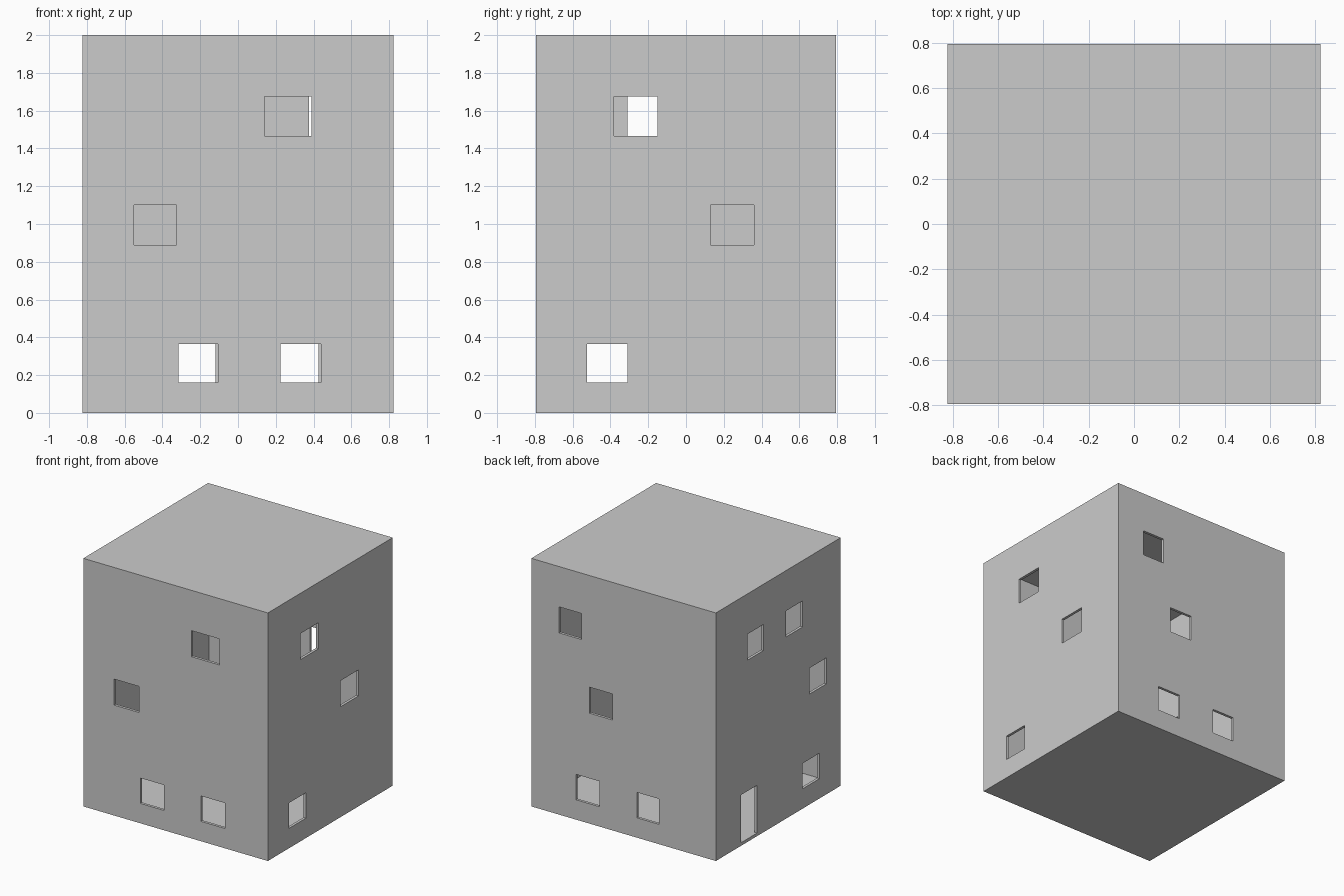
import bpy, bmesh
from mathutils import Matrix, Vector

if "Cube" in bpy.data.objects:
    bpy.data.objects.remove(bpy.data.objects["Cube"])

HX, HY, H, T = 0.823, 0.795, 2.0, 0.022   # half width, half depth, height, wall


def make_boxes(name, boxes):
    """One object holding axis-aligned boxes given as (min, max) corners."""
    bm = bmesh.new()
    for lo, hi in boxes:
        lo, hi = Vector(lo), Vector(hi)
        m = Matrix.Translation((lo + hi) / 2) @ Matrix.Diagonal((*(hi - lo), 1))
        bmesh.ops.create_cube(bm, size=1, matrix=m)
    me = bpy.data.meshes.new(name)
    bm.to_mesh(me)
    bm.free()
    ob = bpy.data.objects.new(name, me)
    bpy.context.collection.objects.link(ob)
    return ob


def cut(target, cutter):
    mod = target.modifiers.new(cutter.name, 'BOOLEAN')
    mod.operation, mod.solver, mod.object = 'DIFFERENCE', 'EXACT', cutter
    bpy.context.view_layer.objects.active = target
    bpy.ops.object.modifier_apply(modifier=mod.name)
    bpy.data.objects.remove(cutter)


# Storey heights of the window rows
LOW, MID, TOP = (0.16, 0.365), (0.89, 1.10), (1.465, 1.675)

# Openings per wall: (start, end along the wall, (bottom, top))
front = [(-0.315, -0.105, LOW), (0.225, 0.44, LOW), (-0.55, -0.325, MID), (0.14, 0.39, TOP)]
back = [(-0.315, -0.118, LOW), (0.215, 0.425, LOW), (0.10, 0.305, MID), (0.375, 0.575, TOP)]
right = [(-0.525, -0.31, LOW), (0.13, 0.36, MID), (-0.38, -0.15, TOP)]
left = [(-0.525, -0.31, LOW), (-0.615, -0.40, MID), (-0.31, -0.10, TOP),
        (0.19, 0.395, TOP), (0.27, 0.475, (0.025, 0.41))]   # last one is the door

holes = []
for s, wall in ((-1, front), (1, back)):
    y0, y1 = sorted((s * (HY - 0.1), s * (HY + 0.1)))
    holes += [((a, y0, z[0]), (b, y1, z[1])) for a, b, z in wall]
for s, wall in ((-1, left), (1, right)):
    x0, x1 = sorted((s * (HX - 0.1), s * (HX + 0.1)))
    holes += [((x0, a, z[0]), (x1, b, z[1])) for a, b, z in wall]

# Hollow building shell with window and door openings
building = make_boxes("building", [((-HX, -HY, 0), (HX, HY, H))])
cut(building, make_boxes("room_cutter", [((T - HX, T - HY, T), (HX - T, HY - T, H - T))]))
cut(building, make_boxes("opening_cutter", holes))
